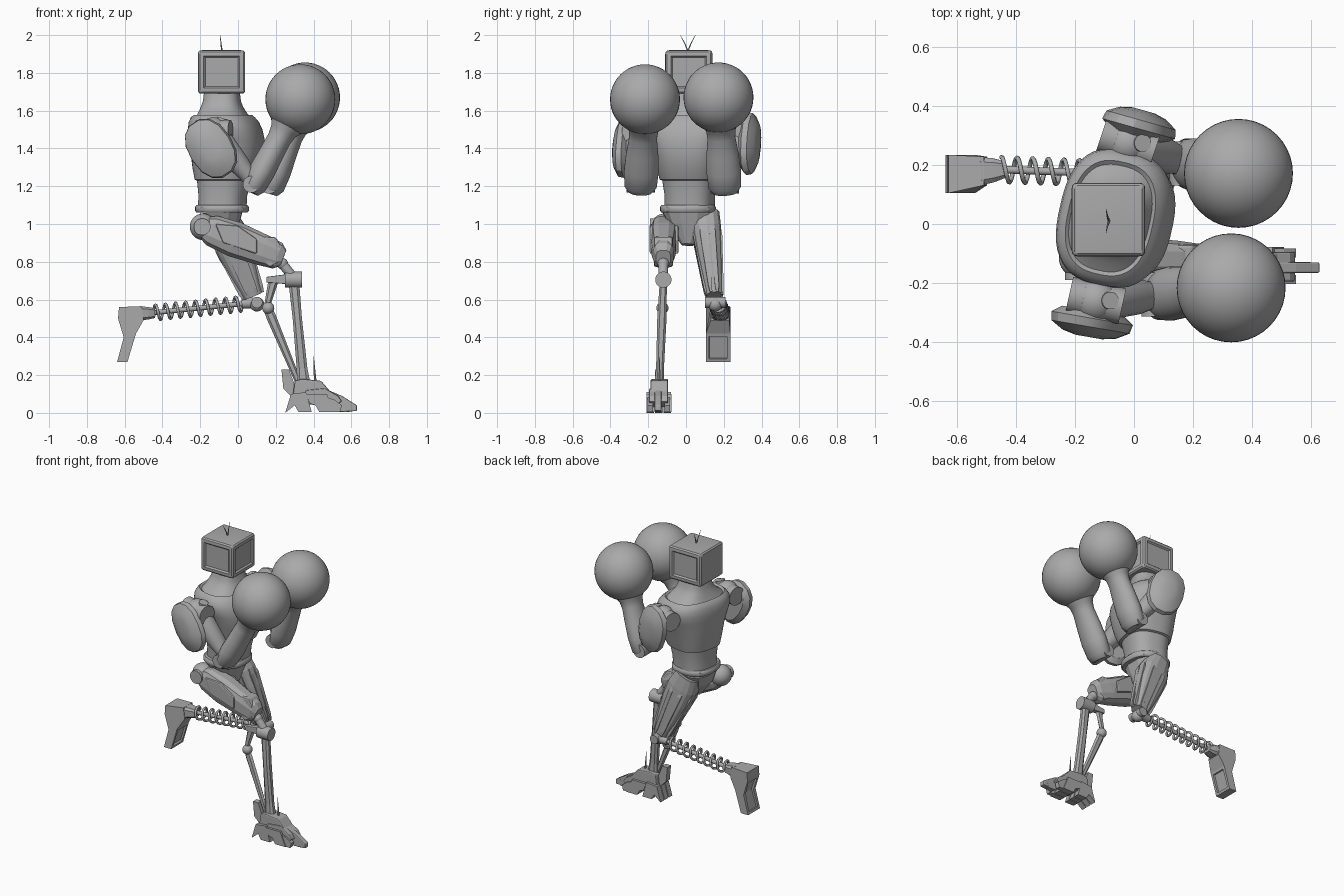
import bpy, bmesh, math
from mathutils import Vector as V

cube = bpy.data.objects.get("Cube")
if cube:
    bpy.data.objects.remove(cube, do_unlink=True)

GREY = (0.4, 0.4, 0.4, 1)
mat = bpy.data.materials.new("plain grey")
mat.use_nodes = True
mat.diffuse_color = GREY
mat.node_tree.nodes["Principled BSDF"].inputs["Base Color"].default_value = GREY


def finish(name, bm, smooth=None, bevel=0):
    bmesh.ops.recalc_face_normals(bm, faces=bm.faces)
    me = bpy.data.meshes.new(name)
    bm.to_mesh(me)
    bm.free()
    me.materials.append(mat)
    ob = bpy.data.objects.new(name, me)
    bpy.context.collection.objects.link(ob)
    if smooth:
        bpy.ops.object.select_all(action='DESELECT')
        bpy.context.view_layer.objects.active = ob
        ob.select_set(True)
        bpy.ops.object.shade_smooth_by_angle(angle=math.radians(smooth))
    if bevel:
        mod = ob.modifiers.new("edge", 'BEVEL')
        mod.width, mod.segments = bevel, 2
    return ob


def loft(name, rings, side=(0, 1, 0), n=24, power=2, smooth=None):
    """Skin superellipse rings: (centre, half width along side, half depth)."""
    axis = (V(rings[-1][0]) - V(rings[0][0])).normalized()
    u = V(side)
    u = (u - axis * u.dot(axis)).normalized()
    v = u.cross(axis)
    bm = bmesh.new()
    loops = []
    for c, ru, rv in rings:
        loop = []
        for i in range(n):
            a = math.tau * (i + 0.5) / n
            ca, sa = math.cos(a), math.sin(a)
            x = math.copysign(abs(ca) ** (2 / power), ca) * ru
            y = math.copysign(abs(sa) ** (2 / power), sa) * rv
            loop.append(bm.verts.new(V(c) + u * x + v * y))
        loops.append(loop)
    for p, q in zip(loops, loops[1:]):
        for i in range(n):
            j = (i + 1) % n
            bm.faces.new((p[i], p[j], q[j], q[i]))
    bm.faces.new(loops[0])
    bm.faces.new(loops[-1])
    return finish(name, bm, smooth)


def limb(name, a, b, prof, **kw):
    """Loft along a straight bone; prof holds (fraction, half width, half depth)."""
    a, b = V(a), V(b)
    return loft(name, [(a.lerp(b, t), ru, rv) for t, ru, rv in prof], **kw)


def rod(name, a, b, r, r2=None, n=16):
    r2 = r if r2 is None else r2
    side = (0, 0, 1) if abs(b[1] - a[1]) > 0.03 else (0, 1, 0)
    return limb(name, a, b, [(0, r, r), (1, r2, r2)], n=n, smooth=40, side=side)


def ball(name, c, r):
    bm = bmesh.new()
    bmesh.ops.create_uvsphere(bm, u_segments=40, v_segments=24, radius=r)
    bmesh.ops.translate(bm, verts=bm.verts, vec=c)
    return finish(name, bm, 60)


def plate(name, pts, y0, y1, bevel=0, dx=0):
    """Extrude a side outline (x, z) from y0 to y1."""
    bm = bmesh.new()
    face = bm.faces.new([bm.verts.new((x + dx, y0, z)) for x, z in pts])
    ext = bmesh.ops.extrude_face_region(bm, geom=[face])["geom"]
    for vert in ext:
        if isinstance(vert, bmesh.types.BMVert):
            vert.co.y = y1
    return finish(name, bm, bevel=bevel)


# Boxy head with soft edges and framed panels on its front and sides
bm = bmesh.new()
bmesh.ops.create_cube(bm, size=1)
for vert in bm.verts:
    vert.co = V((vert.co.x * 0.25, vert.co.y * 0.25, vert.co.z * 0.23)) + V((-0.087, 0.015, 1.805))
bmesh.ops.bevel(bm, geom=bm.edges[:], offset=0.022, segments=3, profile=0.6, affect='EDGES')
panels = [f for f in bm.faces if f.calc_area() > 0.02 and (f.normal.x > 0.9 or abs(f.normal.y) > 0.9)]
bmesh.ops.inset_individual(bm, faces=panels, thickness=0.012, depth=0)
bmesh.ops.inset_individual(bm, faces=panels, thickness=0.012, depth=-0.01)
finish("head", bm, 35)
for y in (-0.03, 0.05):
    mid = (-0.09, 0.01 + (y - 0.01) * 0.4, 1.955)
    rod("antenna", (-0.085, 0.01, 1.915), mid, 0.004, 0.003, 6)
    rod("antenna_tip", mid, (-0.095, y, 2.0), 0.003, 0.0008, 6)

# Torso, twisted so the right shoulder sits back
TWIST = (0.22, 0.97, 0)
body = [(1.07, -.085, .13, .125), (1.15, -.08, .13, .125), (1.23, -.075, .142, .138),
        (1.235, -.072, .155, .153), (1.3, -.062, .172, .175), (1.38, -.057, .192, .188),
        (1.45, -.06, .218, .193), (1.5, -.068, .235, .188), (1.54, -.075, .23, .176),
        (1.565, -.08, .212, .16), (1.578, -.08, .195, .145), (1.568, -.08, .182, .134),
        (1.59, -.082, .15, .122), (1.62, -.085, .118, .108), (1.65, -.085, .1, .098),
        (1.7, -.085, .09, .092)]
loft("torso", [((x, 0.02, z), s, f) for z, x, s, f in body], TWIST, 48, 2.6, 35)
loft("belt", [((-.085, .01, z), s, s - .005) for z, s in
              ((1.06, .14), (1.07, .148), (1.09, .148), (1.1, .14))], n=36, power=2.4, smooth=40)
loft("pelvis", [((-.09, .015, 1.065), .145, .12), ((-.09, .015, .99), .11, .1),
                ((-.07, .01, .89), .035, .05)], n=12, power=2.6)

# Arms: shoulder joint, upper arm, shield, forearm and glove
arms = {
    "right": ((-.13, -.26, 1.49), (.09, -.24, 1.21), (.33, -.217, 1.66),
              (-.145, -.335, 1.4), (-.17, -.98, 0), (.55, 0, -.83)),
    "left": ((-.02, .275, 1.49), (.185, .205, 1.205), (.355, .172, 1.67),
             (.02, .338, 1.425), (.27, .96, 0), (.3, 0, -.95)),
}
for tag, (shoulder, elbow, fist, pad, out, long) in arms.items():
    s, e, g, p, o = map(V, (shoulder, elbow, fist, pad, out))
    fwd = V((0.09, -0.02 if tag == "right" else -0.03, 0))
    rod(tag + "_shoulder_joint", s - fwd, s + fwd, 0.062, n=20)
    ball(tag + "_shoulder_ball", s, 0.075)
    rod(tag + "_shoulder_bolt", s + V((.035, 0, .02)), s + V((.05, 0, .07)), 0.03)
    rod(tag + "_shoulder_axle", s - o * 0.1, s + o * 0.05, 0.045)
    limb(tag + "_upper_arm", s, e, [(0, .06, .06), (.25, .068, .066), (.65, .06, .055),
                                    (.8, .05, .045), (1, .05, .045)], n=16, smooth=40)
    loft(tag + "_shoulder_shield", [(p - o * .04, .135, .085), (p - o * .015, .168, .12),
                                    (p + o * .015, .162, .114), (p + o * .04, .115, .075),
                                    (p + o * .05, .06, .035)],
         long, 14, 2.3, 30)
    limb(tag + "_forearm", e - (g - e) * .09, g,
         [(0, .062, .042), (.06, .086, .064), (.22, .092, .07), (.4, .086, .066),
          (.58, .074, .064), (.66, .078, .072), (.74, .1, .1), (.85, .125, .125)],
         n=28, smooth=40)
    rod(tag + "_elbow_hinge", e + V((-.02, -.075, 0)), e + V((-.02, .075, 0)), 0.045)
    ball(tag + "_glove", g, 0.185)

# Raised right thigh
hip, knee = V((-.19, -.115, .985)), V((.24, -.12, .82))
limb("right_thigh", hip, knee, [(0, .055, .055), (.12, .068, .085), (.4, .074, .097),
                                (.75, .064, .085), (.93, .054, .074), (1, .04, .045)], n=12, power=2.8)
ball("right_hip", (-.185, -.115, .985), 0.07)
rod("right_hip_cap", (-.19, -.19, .985), (-.19, -.1, .985), 0.045)
plate("right_knee_guard", [(.08, .93), (.13, .935), (.2, .93), (.225, .89), (.22, .8), (.17, .77), (.08, .83)],
      -.17, -.07, 0.01)
plate("right_thigh_panel", [(-.12, 1.0), (.0, .99), (.1, .92), (.1, .84), (-.08, .9)], -.192, -.04, 0.008)

# Trailing left thigh with long ribs
hip, knee = V((-.095, .1, 1.05)), V((.08, .15, .62))
limb("left_thigh", hip, knee, [(0, .078, .08), (.2, .078, .1), (.45, .07, .095),
                               (.75, .056, .074), (1, .044, .052)], n=14, power=2.6)
for i in range(8):
    a = math.tau * (i + .5) / 8
    off = V((math.cos(a) * .09, math.sin(a) * .07, math.cos(a) * .035))
    limb("left_thigh_rib", hip.lerp(knee, .2) + off, knee + off * .62,
         [(0, .008, .01), (.1, .022, .02), (.9, .015, .015), (1, .008, .008)], n=4)
rod("left_knee_hinge", (.1, .1, .585), (.1, .21, .585), 0.03)
ball("left_knee", (.1, .155, .575), 0.038)

# Right shin linkage
ball("right_knee_ball", (.235, -.12, .79), 0.03)
rod("right_knee_neck", (.235, -.12, .79), (.29, -.12, .72), 0.026)
rod("right_knee_hinge", (.25, -.12, .705), (.34, -.12, .705), 0.043, n=20)
limb("right_shin", (.295, -.12, .7), (.35, -.142, .12),
     [(0, .02, .03), (.35, .026, .026), (.8, .022, .03), (1, .03, .042)], n=8, power=2.6)
plate("right_knee_link", [(.3, .74), (.15, .72), (.15, .69), (.28, .68)], -.138, -.104, .005)
for a, b in (((.19, -.12, .71), (.155, -.125, .57)), ((.15, -.125, .57), (.325, -.145, .15))):
    limb("right_shin_strut", a, b, [(0, .013, .022), (.15, .014, .026), (1, .014, .016)], n=6)
ball("right_strut_joint", (.16, -.125, .555), 0.032)

# Planted right foot with a long middle toe and separate sole pads
plate("right_ankle", [(.29, .09), (.3, .17), (.34, .18), (.44, .17), (.5, .1), (.4, .05)], -.187, -.095, .008)
plate("right_instep", [(.34, .05), (.36, .12), (.46, .13), (.53, .09), (.55, .06), (.5, .03)], -.195, -.095, .006)
plate("right_middle_toe", [(.48, .12), (.55, .09), (.63, .04), (.63, .01), (.54, .005), (.49, .05)], -.166, -.13, .005)
for y, dx in ((-.21, -.05), (-.165, 0), (-.12, -.05)):
    plate("right_toe", [(.5, .09), (.56, .07), (.6, .04), (.59, .005), (.54, .005), (.49, .05)],
          y + .006, y + .036, dx=dx)
    plate("right_sole_pad", [(.36, .1), (.47, .1), (.51, .005), (.43, .005), (.41, .04), (.38, .05)], y, y + .042)
    plate("right_heel_pad", [(.28, .1), (.36, .11), (.39, .005), (.32, .005), (.3, .04), (.25, .0)], y + .002, y + .04)
plate("right_heel_fin", [(.23, .23), (.27, .23), (.3, .15), (.29, .08), (.24, .13)], -.165, -.125)
rod("right_foot_spike", (.41, -.14, .15), (.4, -.14, .3), 0.008, 0.001, 6)

# Left spring shin
a, b = V((-.45, .185, .53)), V((.08, .165, .583))
rod("left_spring_core", a, b, 0.013)
rod("left_spring_collar", b - V((.06, 0, .006)), b, 0.025, 0.032)
curve = bpy.data.curves.new("left_spring", 'CURVE')
curve.dimensions = '3D'
curve.bevel_depth, curve.bevel_resolution = 0.008, 1
TURNS, STEPS = 9, 16
spline = curve.splines.new('POLY')
spline.points.add(TURNS * STEPS)
for i, pt in enumerate(spline.points):
    t, w = i / (TURNS * STEPS), math.tau * i / STEPS
    c = a.lerp(b, t * .9)
    pt.co = (c.x, c.y + .042 * math.cos(w), c.z + .04 * math.sin(w), 1)
curve.materials.append(mat)
bpy.context.collection.objects.link(bpy.data.objects.new("left_spring", curve))

# Left foot hanging toe down, hollowed front and back
outline = [(-.63, .56), (-.51, .565), (-.5, .49), (-.54, .42), (-.585, .27), (-.64, .27), (-.605, .4), (-.635, .5)]
foot = plate("left_foot", outline, .105, .235)
for vert in foot.data.vertices:
    if vert.co.z > .45 and vert.co.x > -.52:
        vert.co.y = .18 + (vert.co.y - .17) * .75
bm = bmesh.new()
bm.from_mesh(foot.data)
walls = [f for f in bm.faces if abs(f.normal.x) > 0.8 and f.calc_area() > 0.012]
bmesh.ops.inset_region(bm, faces=walls, thickness=0.024, depth=0)
bmesh.ops.inset_region(bm, faces=walls, thickness=0.002, depth=-0.012)
bm.to_mesh(foot.data)
bm.free()
limb("left_heel", (-.52, .18, .527), (-.44, .185, .528), [(0, .05, .04), (.55, .042, .034), (1, .03, .027)],
     n=8, power=4)
